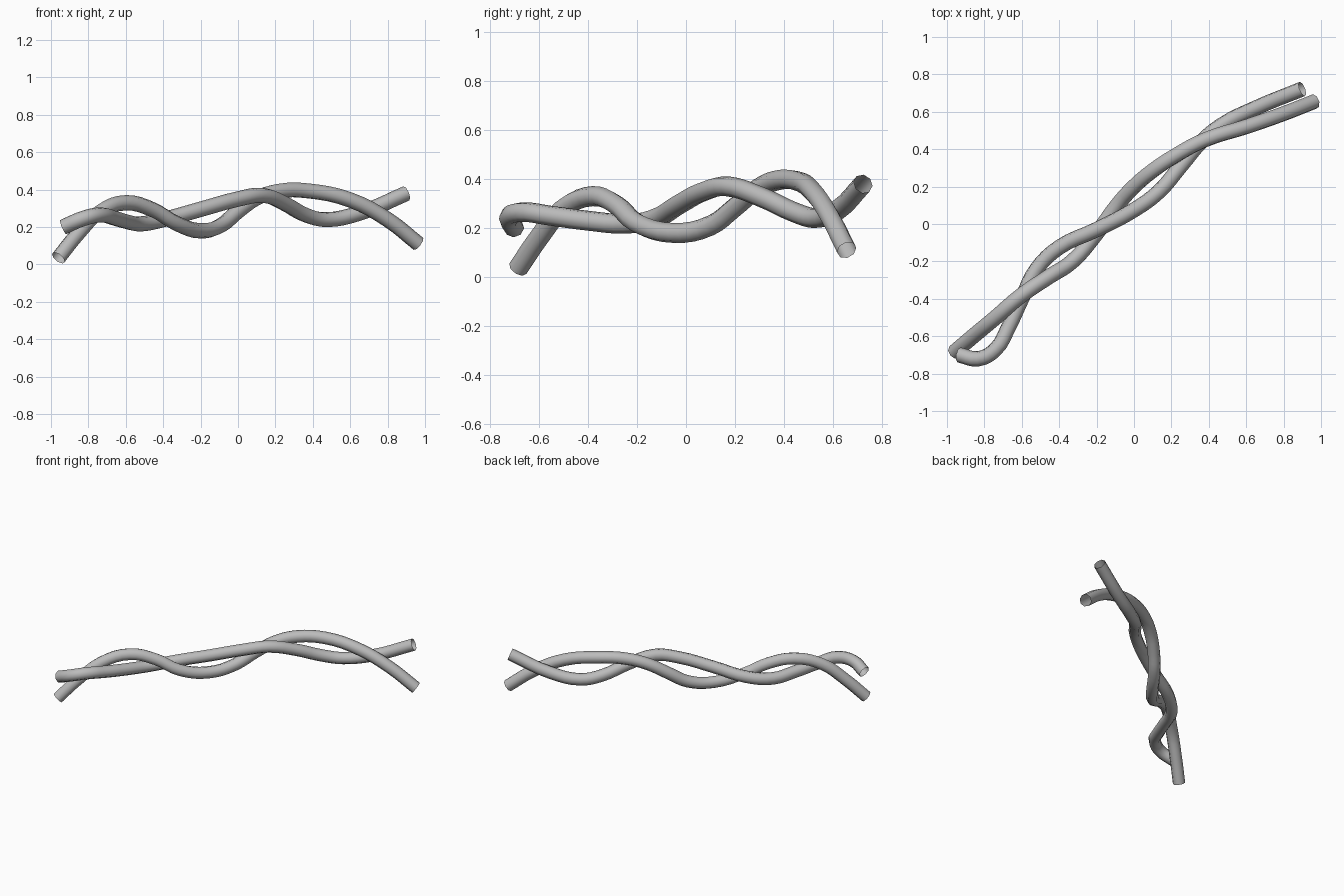
import bpy

cube = bpy.data.objects.get("Cube")
if cube:
    bpy.data.objects.remove(cube, do_unlink=True)

RADIUS = 0.041

# Single grey colour
grey = bpy.data.materials.new("plain_grey")
grey.use_nodes = True
colour = (0.5, 0.5, 0.5, 1)
grey.diffuse_color = colour
grey.node_tree.nodes["Principled BSDF"].inputs["Base Color"].default_value = colour


def strand(name, path):
    """Open-ended eight-sided tube swept through the path points."""
    curve = bpy.data.curves.new(name, "CURVE")
    curve.dimensions = "3D"
    curve.bevel_depth = RADIUS
    curve.bevel_resolution = 2
    curve.resolution_u = 4
    curve.use_fill_caps = False
    spline = curve.splines.new("BEZIER")
    spline.bezier_points.add(len(path) - 1)
    for point, co in zip(spline.bezier_points, path):
        point.co = co
        point.handle_left_type = point.handle_right_type = "AUTO"
    curve.materials.append(grey)
    obj = bpy.data.objects.new(name, curve)
    bpy.context.collection.objects.link(obj)

    # Turn the swept curve into a smooth mesh
    bpy.ops.object.select_all(action="DESELECT")
    obj.select_set(True)
    bpy.context.view_layer.objects.active = obj
    bpy.ops.object.convert(target="MESH")
    bpy.ops.object.shade_smooth()


# Strand that arches high near both ends
strand("arched_strand", [
    (-0.96, -0.685, 0.035), (-0.86, -0.6, 0.16), (-0.74, -0.5, 0.28),
    (-0.6, -0.38, 0.33), (-0.46, -0.285, 0.295), (-0.33, -0.2, 0.22),
    (-0.2, -0.05, 0.18), (-0.09, 0.1, 0.21), (0, 0.2, 0.285),
    (0.1, 0.285, 0.355), (0.22, 0.365, 0.393), (0.38, 0.45, 0.393),
    (0.6, 0.52, 0.345), (0.8, 0.59, 0.24), (0.965, 0.655, 0.11),
])

# Strand that winds round it, with a hooked left tip
strand("winding_strand", [
    (-0.935, -0.7, 0.2), (-0.83, -0.72, 0.245), (-0.74, -0.67, 0.265),
    (-0.67, -0.55, 0.25), (-0.6, -0.4, 0.23), (-0.52, -0.24, 0.217),
    (-0.4, -0.125, 0.24), (-0.2, -0.03, 0.295), (0, 0.075, 0.35),
    (0.13, 0.17, 0.37), (0.25, 0.31, 0.325), (0.36, 0.44, 0.265),
    (0.47, 0.53, 0.24), (0.65, 0.62, 0.275), (0.9, 0.722, 0.38),
])
